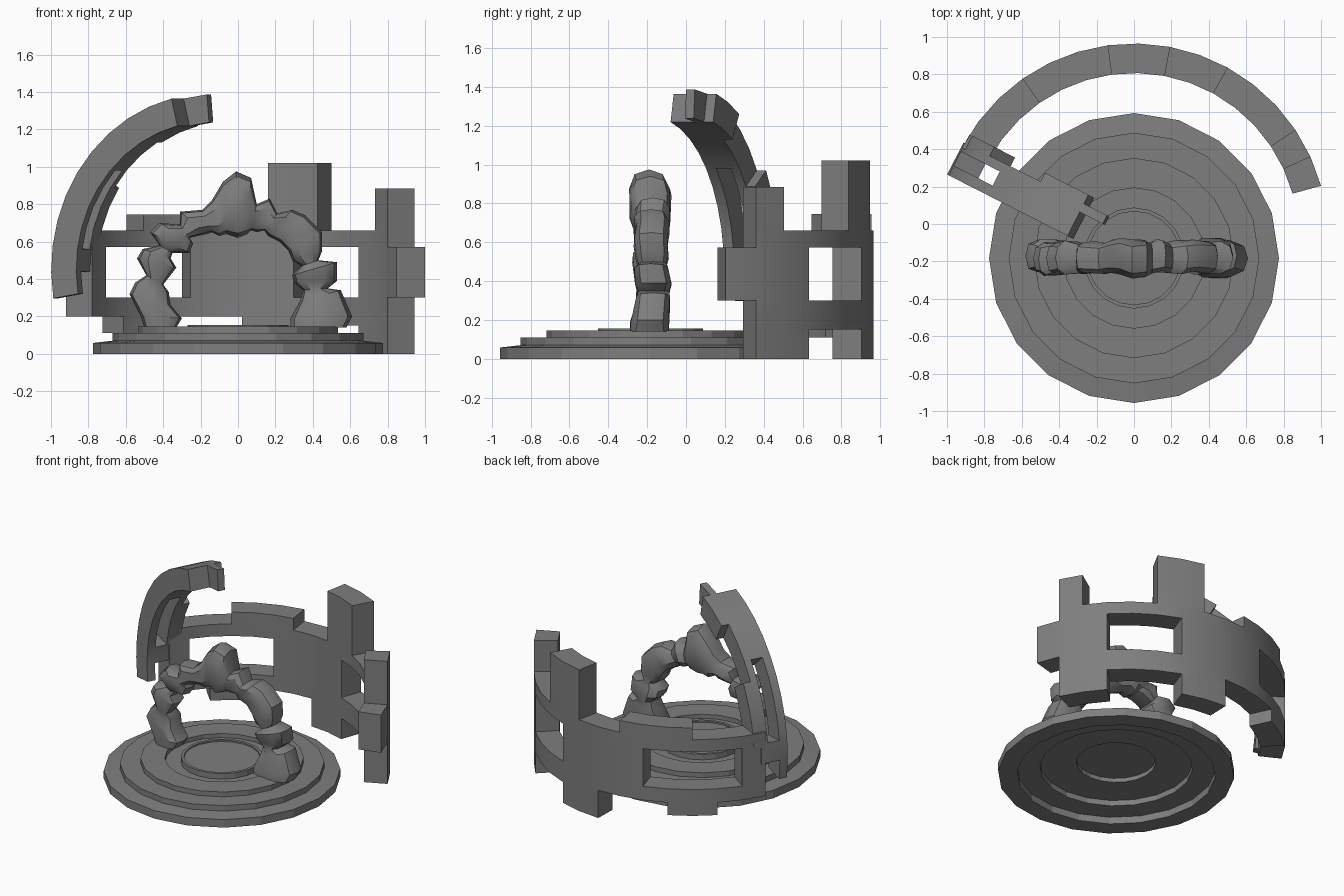
import bpy, bmesh, math, random
from mathutils import Vector

if "Cube" in bpy.data.objects:
    bpy.data.objects.remove(bpy.data.objects["Cube"])

random.seed(4)
stone = bpy.data.materials.new("grey stone")
stone.diffuse_color = (0.21, 0.21, 0.21, 1)
stone.use_nodes = True
stone.node_tree.nodes["Principled BSDF"].inputs["Base Color"].default_value = stone.diffuse_color


def finish(name, bm, angle=30):
    bmesh.ops.recalc_face_normals(bm, faces=bm.faces)
    me = bpy.data.meshes.new(name)
    bm.to_mesh(me)
    bm.free()
    me.materials.append(stone)
    ob = bpy.data.objects.new(name, me)
    bpy.context.collection.objects.link(ob)
    bpy.ops.object.select_all(action='DESELECT')
    ob.select_set(True)
    bpy.context.view_layer.objects.active = ob
    bpy.ops.object.shade_smooth_by_angle(angle=math.radians(angle))
    return ob


def cell_shell(name, us, vs, cells, place):
    """Thick bent sheet made of the filled (i, j) cells of a grid."""
    bm = bmesh.new()
    cache = {}

    def vert(i, j, side):
        if (i, j, side) not in cache:
            cache[i, j, side] = bm.verts.new(place(us[i], vs[j], side))
        return cache[i, j, side]

    for i, j in cells:
        ring = [(i, j), (i + 1, j), (i + 1, j + 1), (i, j + 1)]
        for side in (0, 1):
            bm.faces.new([vert(*c, side) for c in ring])
        for k, nb in enumerate([(i, j - 1), (i + 1, j), (i, j + 1), (i - 1, j)]):
            if nb not in cells:
                a, b = ring[k], ring[(k + 1) % 4]
                bm.faces.new([vert(*a, 0), vert(*b, 0), vert(*b, 1), vert(*a, 1)])
    return finish(name, bm)


# Stepped round base, hollow underneath
profile = [(0, .145), (.25, .145), (.25, .155), (.27, .155), (.27, .115), (.375, .115),
           (.375, .145), (.535, .145), (.535, .11), (.67, .11), (.67, .07), (.775, .058),
           (.775, 0), (.65, 0), (.65, .05), (.5, .05), (.5, .09), (.26, .09), (.26, .12), (0, .12)]
bm = bmesh.new()
pts = [bm.verts.new((r, 0, z)) for r, z in profile]
edges = [bm.edges.new(p) for p in zip(pts, pts[1:])]
bmesh.ops.spin(bm, geom=pts + edges, cent=(0, 0, 0), axis=(0, 0, 1),
               angle=math.tau, steps=20, use_merge=True)
bmesh.ops.remove_doubles(bm, verts=bm.verts, dist=1e-4)
bmesh.ops.translate(bm, verts=bm.verts, vec=(0, -.182, 0))
finish("stepped_base", bm, 15)

# Ruined ring wall: each sector has solid height spans
levels = [0, .11, .15, .20, .30, .572, .66, .745, .885, 1.02]
sectors = [15.5 + 9.13 * k for k in range(16)]
spans = [[(.30, .572)], [(0, .885)], [(0, .66)],
         [(.15, .30), (.572, .66)], [(.15, .30), (.572, .66)], [(.15, .30), (.572, 1.02)],
         [(0, 1.02)], [(0, .66)], [(.20, .66)], [(.20, .745)],
         [(.20, .30), (.572, .745)], [(.11, .30), (.572, .745)], [(.11, .30), (.572, .66)],
         [(.20, .30), (.572, .66)], [(.20, .66)]]
wall = {(i, j) for i, sp in enumerate(spans) for lo, hi in sp
        for j in range(len(levels) - 1) if lo <= levels[j] < hi}


def place_wall(deg, z, side):
    r, a = (.88, 1.038)[side], math.radians(deg)
    return (r * math.cos(a), -.073 + r * math.sin(a), z)


cell_shell("ring_wall", sectors, levels, wall, place_wall)

# Leaning rib: upright arc of the same broken masonry
rib_angles = [-9.4 + 8.6 * k for k in range(12)]
strips = [-.218, -.16, -.075, -.025, .028]
rows = ["a", "abc", "acd", "acd", "acd", "ac", "abc", "abc", "abcd", "abcd", "c"]
rib = {(i, "abcd".index(ch)) for i, row in enumerate(rows) for ch in row}


def place_rib(deg, t, side):
    r, a = (.79, .94)[side], math.radians(deg)
    s = -.07 - r * math.cos(a)
    return (.891 * s + .454 * t, -.454 * s + .891 * t, .45 + r * math.sin(a))


cell_shell("curved_rib", rib_angles, strips, rib, place_rib)

# Rough boulder arch: inner and outer edge of each section (x, z, x, z)
sections = [
    (-.33, .14, -.50, .14), (-.30, .19, -.52, .20), (-.36, .26, -.58, .32), (-.37, .33, -.55, .38),
    (-.40, .37, -.49, .42), (-.33, .46, -.54, .51), (-.36, .51, -.51, .56), (-.35, .54, -.42, .58),
    (-.26, .54, -.47, .65), (-.24, .59, -.42, .70), (-.26, .62, -.31, .69), (-.17, .64, -.31, .76),
    (-.14, .65, -.19, .77), (-.10, .63, -.14, .82), (-.06, .64, -.08, .92), (0, .62, -.01, .975),
    (.05, .64, .07, .94), (.07, .66, .10, .80), (.10, .65, .17, .83), (.14, .66, .21, .75),
    (.16, .63, .29, .77), (.22, .60, .36, .74), (.27, .55, .45, .65), (.29, .50, .45, .55),
    (.34, .47, .43, .50), (.29, .42, .53, .49), (.30, .38, .53, .39), (.35, .34, .48, .35),
    (.33, .28, .55, .34), (.28, .19, .61, .20), (.28, .14, .58, .14)]
bm = bmesh.new()
rings = []
N = 10
for xi, zi, xo, zo in sections:
    inner, outer = Vector((xi, 0, zi)), Vector((xo, 0, zo))
    mid, half = (inner + outer) / 2, (outer - inner) / 2
    depth = min(.112, .07 + .2 * half.length)
    shift = random.uniform(-.012, .012)
    ring = []
    for k in range(N):
        a = math.tau * k / N
        c, s = math.cos(a), math.sin(a)
        c, s = [math.copysign(abs(q) ** .7, q) for q in (c, s)]
        y = -.178 + shift + depth * s * random.uniform(.92, 1.05)
        p = mid + half * c
        ring.append(bm.verts.new((p.x, y, p.z)))
    rings.append(ring)
for r0, r1 in zip(rings, rings[1:]):
    for k in range(N):
        m = (k + 1) % N
        bm.faces.new((r0[k], r0[m], r1[m], r1[k]))
bm.faces.new(rings[0])
bm.faces.new(rings[-1])
finish("boulder_arch", bm, 35)
